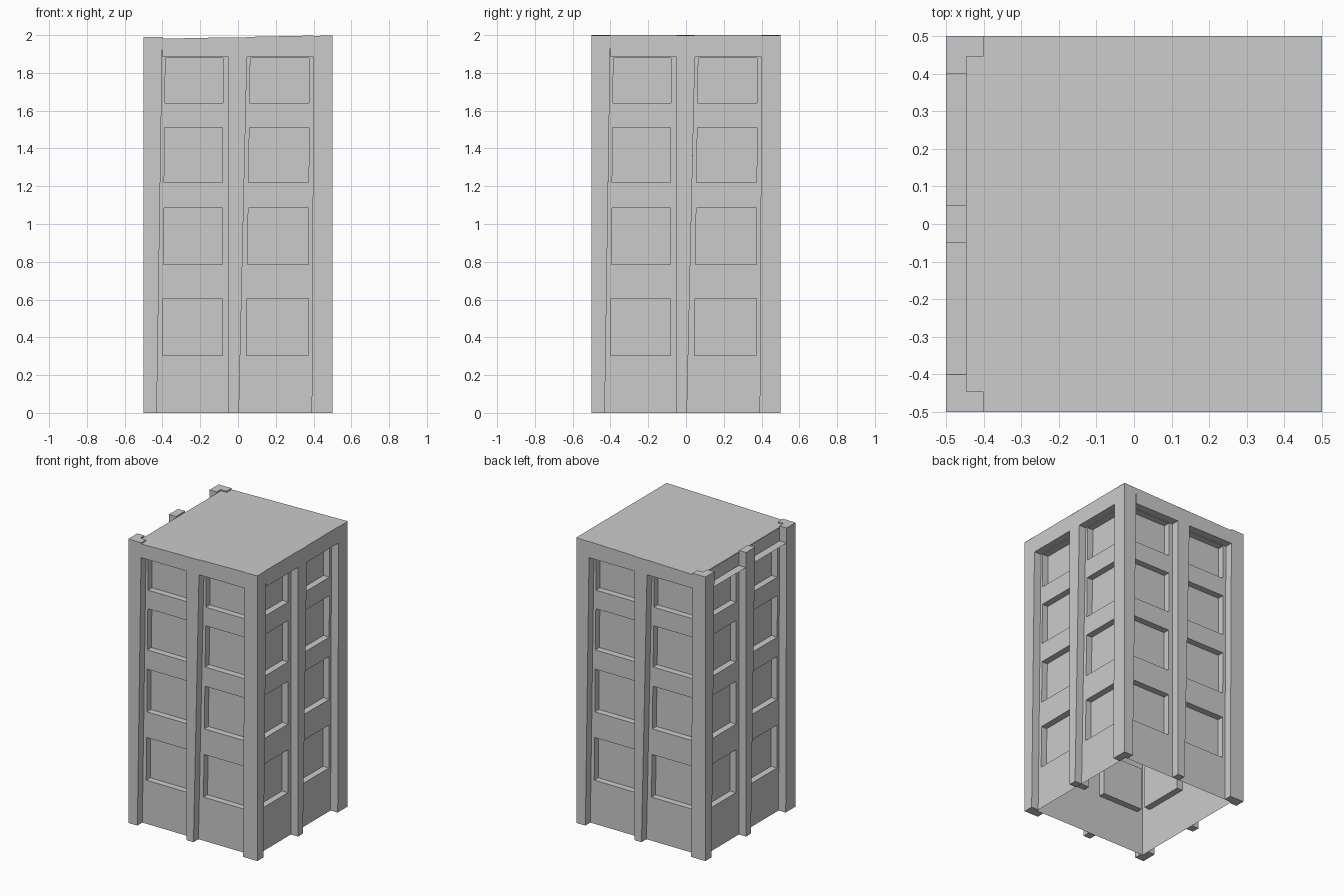
import bpy, bmesh, math
from mathutils import Matrix, Vector

if "Cube" in bpy.data.objects:
    bpy.data.objects.remove(bpy.data.objects["Cube"])

D = 0.055        # wall set back from pilaster faces
WIN = 0.045      # window recess depth
H = 2.0
SOFFIT = 1.885


def roof_z(x):
    return 1.98 + 0.02 * (x + 0.445) / 0.945


def finish(bm, name, k, top=None):
    """Turn the front-side mesh to side k, fit its top to the roof slope."""
    bmesh.ops.rotate(bm, verts=bm.verts, cent=(0, 0, 0),
                     matrix=Matrix.Rotation(k * math.pi / 2, 3, 'Z'))
    if top:
        for v in bm.verts:
            if v.co.z > 1.95:
                v.co.z = top(v.co.x)
    me = bpy.data.meshes.new(name)
    bm.to_mesh(me)
    bm.free()
    ob = bpy.data.objects.new(name, me)
    bpy.context.collection.objects.link(ob)
    return ob


def taper_prism(bottom, top):
    """Closed prism between two matching counter-clockwise outlines."""
    bm = bmesh.new()
    b = [bm.verts.new((x, y, 0)) for x, y in bottom]
    t = [bm.verts.new((x, y, H)) for x, y in top]
    n = len(b)
    bm.faces.new(b[::-1])
    bm.faces.new(t)
    for i in range(n):
        j = (i + 1) % n
        bm.faces.new((b[i], b[j], t[j], t[i]))
    return bm


def pilaster_top(x):
    return 1.99 if x < -0.39 else roof_z(x) - 0.002


def wall():
    """Thin wall with two columns of four recessed windows."""
    zs = [0, .305, .605, .785, 1.085, 1.22, 1.51, 1.64, 1.88, H]
    low = [-.445, -.403, -.083, 0, .04, .37, .445]
    high = [-.445, -.383, -.08, 0, .067, .377, .445]
    bm = bmesh.new()
    grid = [[bm.verts.new((a + (c - a) * z / H, -0.5 + D, z))
             for a, c in zip(low, high)] for z in zs]
    panes = []
    for r in range(len(zs) - 1):
        for c in range(len(low) - 1):
            f = bm.faces.new((grid[r][c], grid[r][c + 1],
                              grid[r + 1][c + 1], grid[r + 1][c]))
            if r % 2 == 1 and c in (1, 4):
                panes.append(f)
    res = bmesh.ops.extrude_discrete_faces(bm, faces=panes)
    for f in res['faces']:
        bmesh.ops.translate(bm, verts=f.verts, vec=Vector((0, WIN, 0)))
    return bm


def frieze(closed):
    """Band between pilasters; the left side keeps only its ledge."""
    bm = bmesh.new()
    for a, b in ((-.4, -.05), (.045, .4)):
        y0, y1 = -0.5, -0.5 + D
        p = [bm.verts.new(c) for c in ((a, y1, SOFFIT), (b, y1, SOFFIT),
                                       (b, y0, SOFFIT), (a, y0, SOFFIT))]
        bm.faces.new(p)
        if closed:
            q = [bm.verts.new((b, y0, H)), bm.verts.new((a, y0, H))]
            bm.faces.new((p[3], p[2], q[0], q[1]))
    return bm


inner = -0.5 + D
for k, side in enumerate(("front", "right", "back", "left")):
    finish(wall(), side + "_wall", k, lambda x: roof_z(x) - 0.002)
    finish(frieze(side != "left"), side + "_frieze", k, roof_z)

    # Middle pilaster, narrower at the foot
    finish(taper_prism(
        [(-.05, -.5), (.005, -.5), (.005, inner), (-.05, inner)],
        [(-.05, -.5), (.05, -.5), (.05, inner), (-.05, inner)]),
        side + "_middle_pilaster", k, pilaster_top)

    # L-shaped corner pilaster
    def corner(u, v):
        return [(.5, -.5), (.5, v), (.445, v), (.445, -.445),
                (u, -.445), (u, -.5)]
    finish(taper_prism(corner(.39, -.43), corner(.4, -.4)),
           side + "_corner_pilaster", k, pilaster_top)

# Flat roof sheet, leaning very slightly to the left
bm = bmesh.new()
bm.faces.new([bm.verts.new((x, y, roof_z(x))) for x, y in
              ((-.445, -.5), (.5, -.5), (.5, .5), (-.445, .5))])
finish(bm, "roof", 0)
